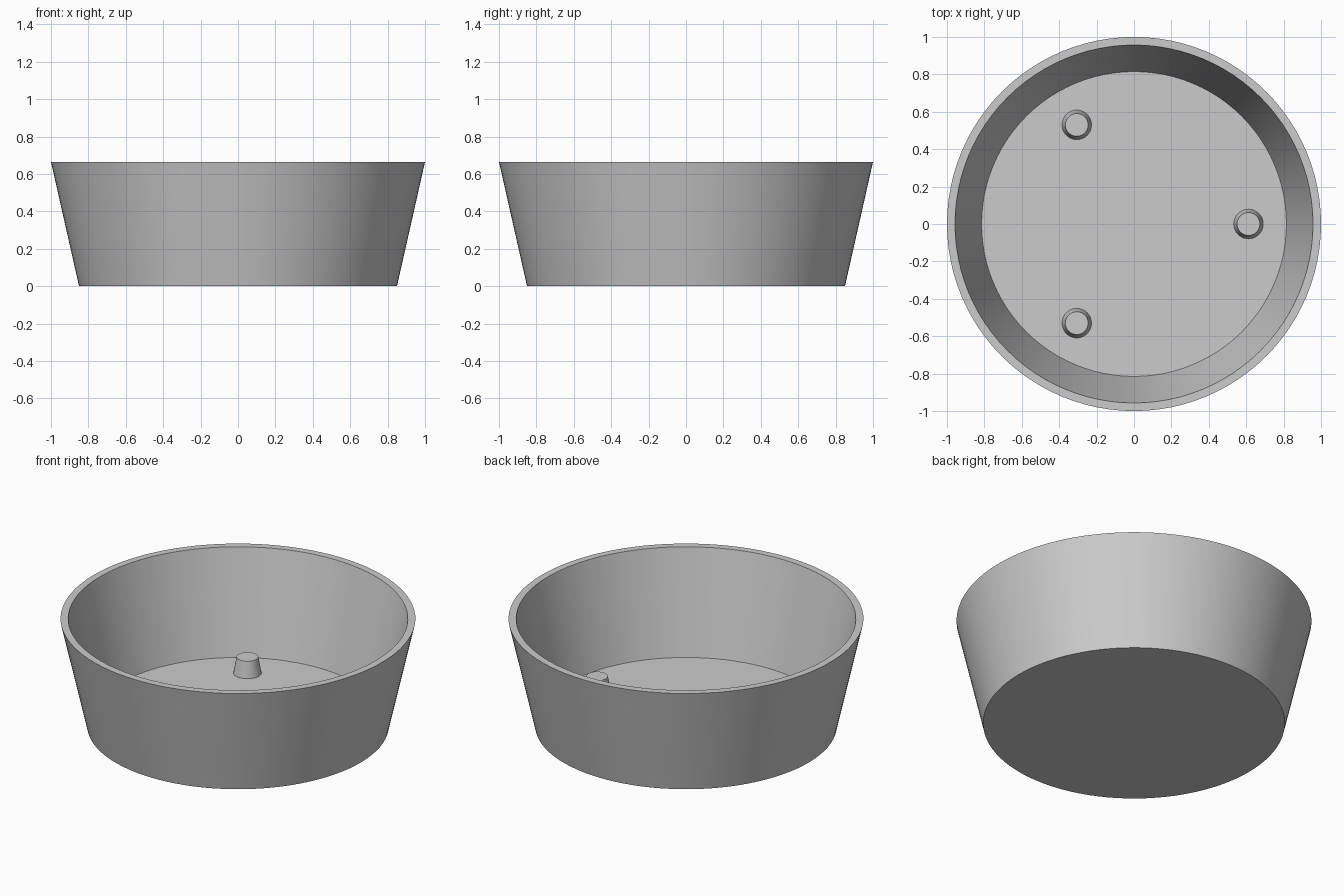
import bpy
import bmesh
from math import cos, sin, tau, radians

cube = bpy.data.objects.get("Cube")
if cube:
    bpy.data.objects.remove(cube, do_unlink=True)

grey = bpy.data.materials.new("light grey")
grey.use_nodes = True
COLOUR = (0.6, 0.6, 0.6, 1)
grey.diffuse_color = COLOUR
grey.node_tree.nodes["Principled BSDF"].inputs["Base Color"].default_value = COLOUR


def lathe(name, profile, sides, location=(0, 0, 0)):
    """Turn a (radius, z) profile about z and cap its first and last rings."""
    bm = bmesh.new()
    rings = [[bm.verts.new((r * cos(tau * i / sides), r * sin(tau * i / sides), z))
              for i in range(sides)] for r, z in profile]
    for low, high in zip(rings, rings[1:]):
        for i in range(sides):
            j = (i + 1) % sides
            bm.faces.new((low[i], low[j], high[j], high[i]))
    bm.faces.new(rings[0][::-1])
    bm.faces.new(rings[-1])
    mesh = bpy.data.meshes.new(name)
    bm.to_mesh(mesh)
    bm.free()
    mesh.materials.append(grey)
    obj = bpy.data.objects.new(name, mesh)
    obj.location = location
    bpy.context.collection.objects.link(obj)
    # Smooth walls with sharp rims
    bpy.ops.object.select_all(action='DESELECT')
    obj.select_set(True)
    bpy.context.view_layer.objects.active = obj
    bpy.ops.object.shade_smooth_by_angle(angle=radians(30))
    return obj


# Tapered bowl: base, outer wall, flat rim, inner wall, floor
FLOOR = 0.043
lathe("bowl", [(0.85, 0), (1.0, 0.665), (0.957, 0.665), (0.815, FLOOR)], 96)

# Three tapered pegs standing on the floor
for n in range(3):
    a = tau * n / 3
    lathe(f"peg_{n + 1}", [(0.079, 0), (0.061, 0.1)], 48,
          (0.612 * cos(a), 0.612 * sin(a), FLOOR))
